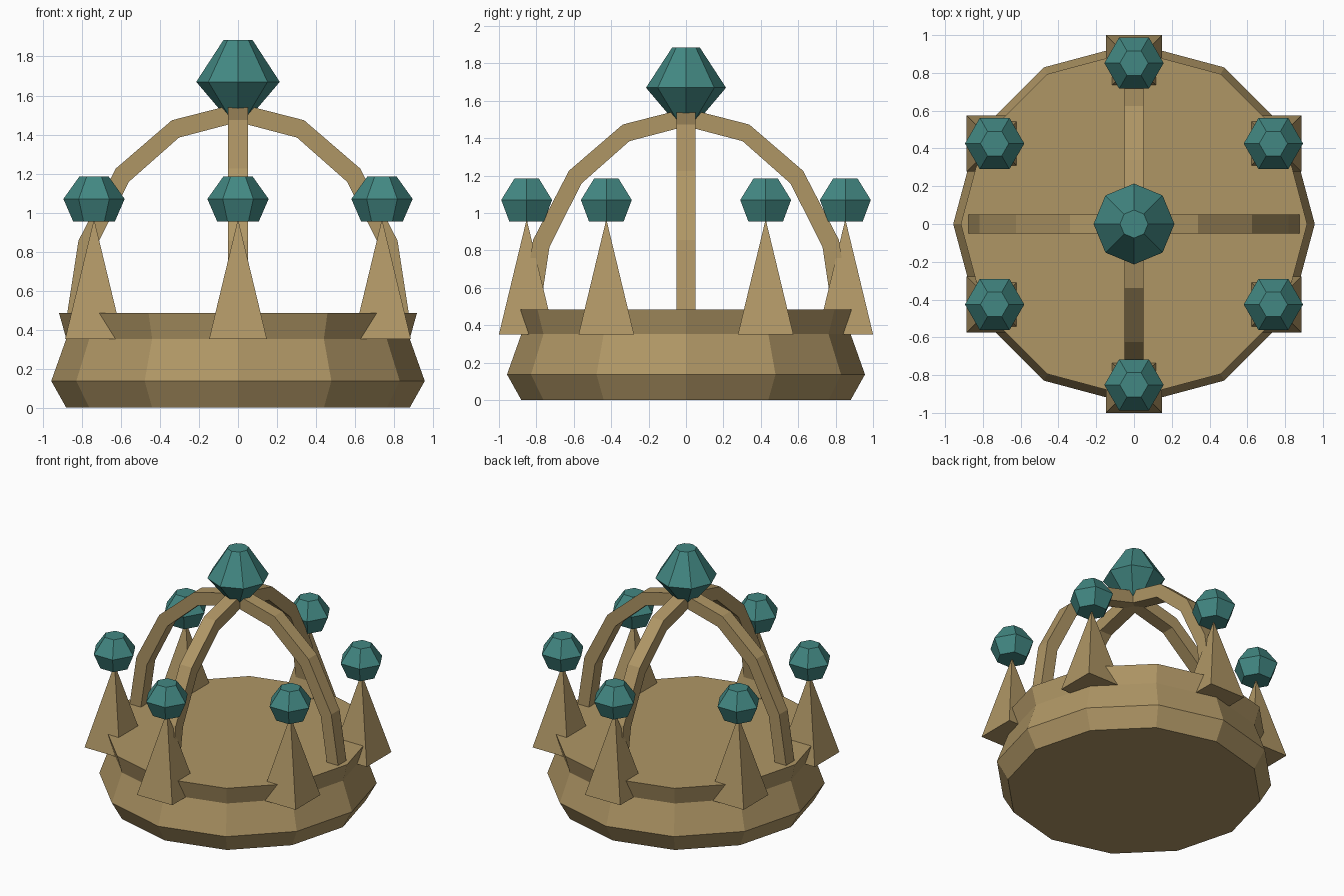
import bpy, bmesh, math
from mathutils import Matrix

if "Cube" in bpy.data.objects:
    bpy.data.objects.remove(bpy.data.objects["Cube"])


def material(name, rgb):
    m = bpy.data.materials.new(name)
    m.diffuse_color = (*rgb, 1)
    m.use_nodes = True
    m.node_tree.nodes["Principled BSDF"].inputs["Base Color"].default_value = m.diffuse_color
    return m


gold = material("old gold", (0.43, 0.305, 0.13))
teal = material("teal gem", (0.055, 0.245, 0.225))


def finish(name, bm, mat, loc=(0, 0, 0)):
    bmesh.ops.recalc_face_normals(bm, faces=bm.faces)
    mesh = bpy.data.meshes.new(name)
    bm.to_mesh(mesh)
    bm.free()
    mesh.materials.append(mat)
    ob = bpy.data.objects.new(name, mesh)
    ob.location = loc
    bpy.context.collection.objects.link(ob)
    return ob


def lathe(name, profile, sides, mat, loc=(0, 0, 0)):
    """Faceted solid from (radius, height) rings, with flat end caps."""
    bm = bmesh.new()
    rings = []
    for r, z in profile:
        rings.append([bm.verts.new((r * math.cos(math.tau * i / sides),
                                    r * math.sin(math.tau * i / sides), z))
                      for i in range(sides)])
    for a, b in zip(rings, rings[1:]):
        for i in range(sides):
            j = (i + 1) % sides
            bm.faces.new((a[i], a[j], b[j], b[i]))
    bm.faces.new(rings[0])
    bm.faces.new(rings[-1])
    return finish(name, bm, mat, loc)


def arch(name, angle):
    """Square-section half hoop in eight straight pieces."""
    bm = bmesh.new()
    rings = []
    for k in range(9):
        c, s = math.cos(math.pi * k / 8), math.sin(math.pi * k / 8)
        rings.append([bm.verts.new((rx * c, y, 0.42 + h * s))
                      for rx, h, y in ((0.885, 1.14, -0.05), (0.885, 1.14, 0.05),
                                       (0.79, 1.044, 0.05), (0.79, 1.044, -0.05))])
    for a, b in zip(rings, rings[1:]):
        for i in range(4):
            j = (i + 1) % 4
            bm.faces.new((a[i], a[j], b[j], b[i]))
    bm.faces.new(rings[0])
    bm.faces.new(rings[-1])
    bm.transform(Matrix.Rotation(angle, 4, 'Z'))
    finish(name, bm, gold)


def spike(name, x, y):
    """Square pyramid with its sides along the axes."""
    bm = bmesh.new()
    h = 0.148
    base = [bm.verts.new(p) for p in ((-h, -h, 0), (h, -h, 0), (h, h, 0), (-h, h, 0))]
    tip = bm.verts.new((0, 0, 0.615))
    bm.faces.new(base)
    for i in range(4):
        bm.faces.new((base[i], base[(i + 1) % 4], tip))
    finish(name, bm, gold, (x, y, 0.352))


# Crown band
lathe("crown_base", [(0.88, 0), (0.957, 0.137), (0.88, 0.353), (0.917, 0.485)], 12, gold)

# Two crossing hoops
arch("arch_side_to_side", 0)
arch("arch_front_to_back", math.pi / 2)

# Six spikes, each with a gem on its tip
for n in range(6):
    a = math.radians(30 + 60 * n)
    x, y = 0.852 * math.cos(a), 0.852 * math.sin(a)
    spike(f"spike_{n + 1}", x, y)
    lathe(f"small_gem_{n + 1}", [(0.107, 0.955), (0.157, 1.07), (0.075, 1.185)],
          6, teal, (x, y, 0))

# Large gem on the crossing
lathe("top_gem", [(0.07, 1.5), (0.214, 1.67), (0.074, 1.885)], 8, teal)
